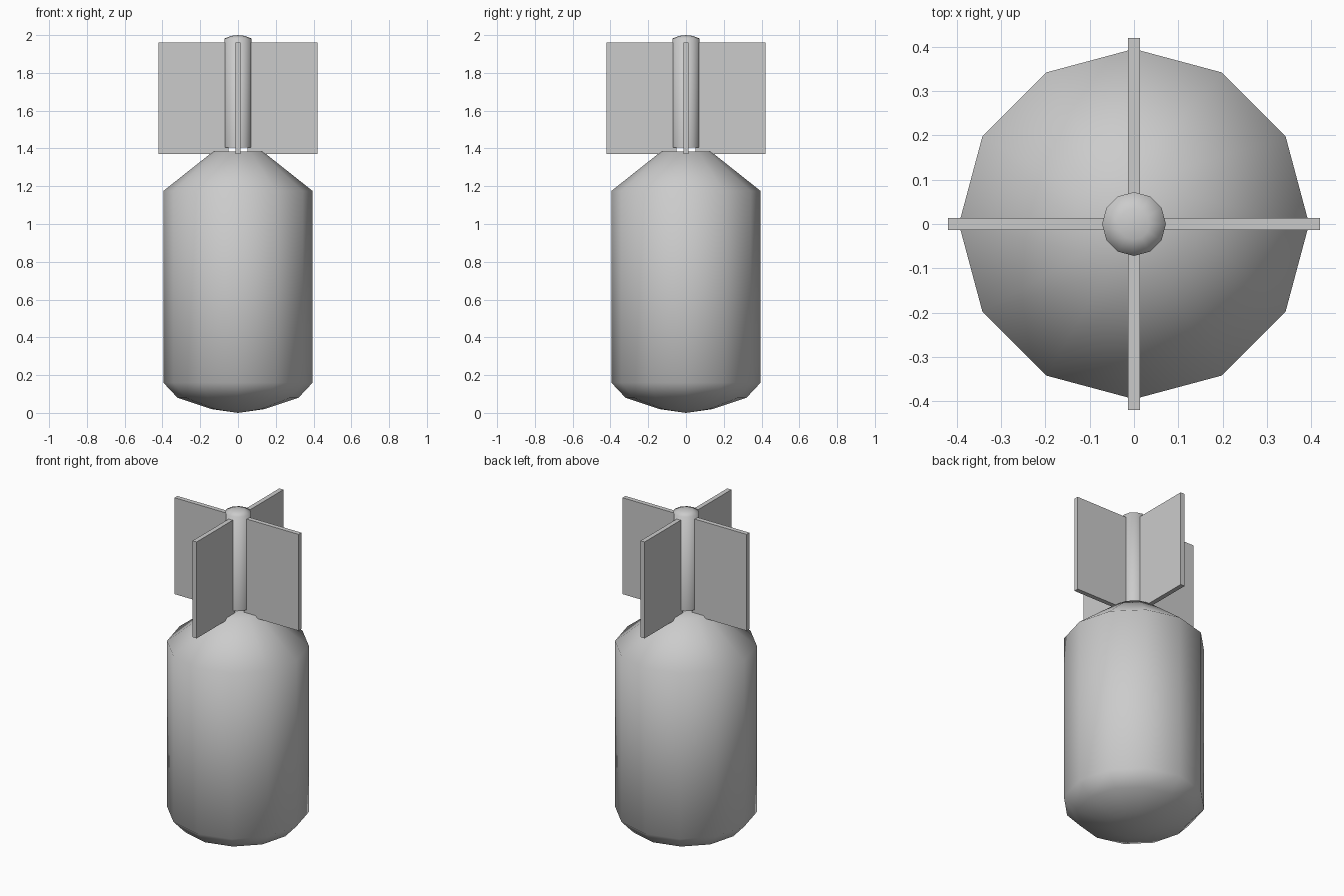
import bpy, bmesh, math
from mathutils import Matrix

if "Cube" in bpy.data.objects:
    bpy.data.objects.remove(bpy.data.objects["Cube"])

SIDES = 12


def finish(name, bm, angle):
    bmesh.ops.recalc_face_normals(bm, faces=bm.faces)
    mesh = bpy.data.meshes.new(name)
    bm.to_mesh(mesh)
    bm.free()
    obj = bpy.data.objects.new(name, mesh)
    bpy.context.collection.objects.link(obj)
    bpy.ops.object.select_all(action='DESELECT')
    obj.select_set(True)
    bpy.context.view_layer.objects.active = obj
    bpy.ops.object.shade_smooth_by_angle(angle=math.radians(angle))
    return obj


def lathe(name, profile, angle):
    # Spin an (r, z) profile that starts and ends on the axis
    bm = bmesh.new()
    verts = [bm.verts.new((r, 0, z)) for r, z in profile]
    edges = [bm.edges.new(p) for p in zip(verts, verts[1:])]
    bmesh.ops.spin(bm, geom=verts + edges, axis=(0, 0, 1), cent=(0, 0, 0),
                   steps=SIDES, angle=2 * math.pi)
    bmesh.ops.remove_doubles(bm, verts=bm.verts, dist=0.0005)
    return finish(name, bm, angle)


def fin(name, turn):
    # Thin upright plate reaching outward from the tail rod
    inner, outer, low, high, thick = 0.05, 0.42, 1.37, 1.96, 0.028
    bm = bmesh.new()
    bmesh.ops.create_cube(bm, size=1)
    bmesh.ops.scale(bm, vec=(outer - inner, thick, high - low), verts=bm.verts)
    bmesh.ops.translate(bm, vec=((inner + outer) / 2, 0, (low + high) / 2), verts=bm.verts)
    bmesh.ops.transform(bm, matrix=Matrix.Rotation(turn, 4, 'Z'), verts=bm.verts)
    return finish(name, bm, 30)


# Main casing: rounded nose below, tapered shoulder above
lathe("casing", [(0, 0), (0.14, 0.02), (0.32, 0.08), (0.395, 0.16),
                 (0.395, 1.175), (0.13, 1.385), (0, 1.385)], 75)

# Tail rod with a shallow domed cap
lathe("tail_rod", [(0, 1.405), (0.072, 1.405), (0.072, 1.982),
                   (0.035, 1.996), (0, 2.0)], 75)

# Four tail fins
for i in range(4):
    fin(f"tail_fin_{i + 1}", i * math.pi / 2)
